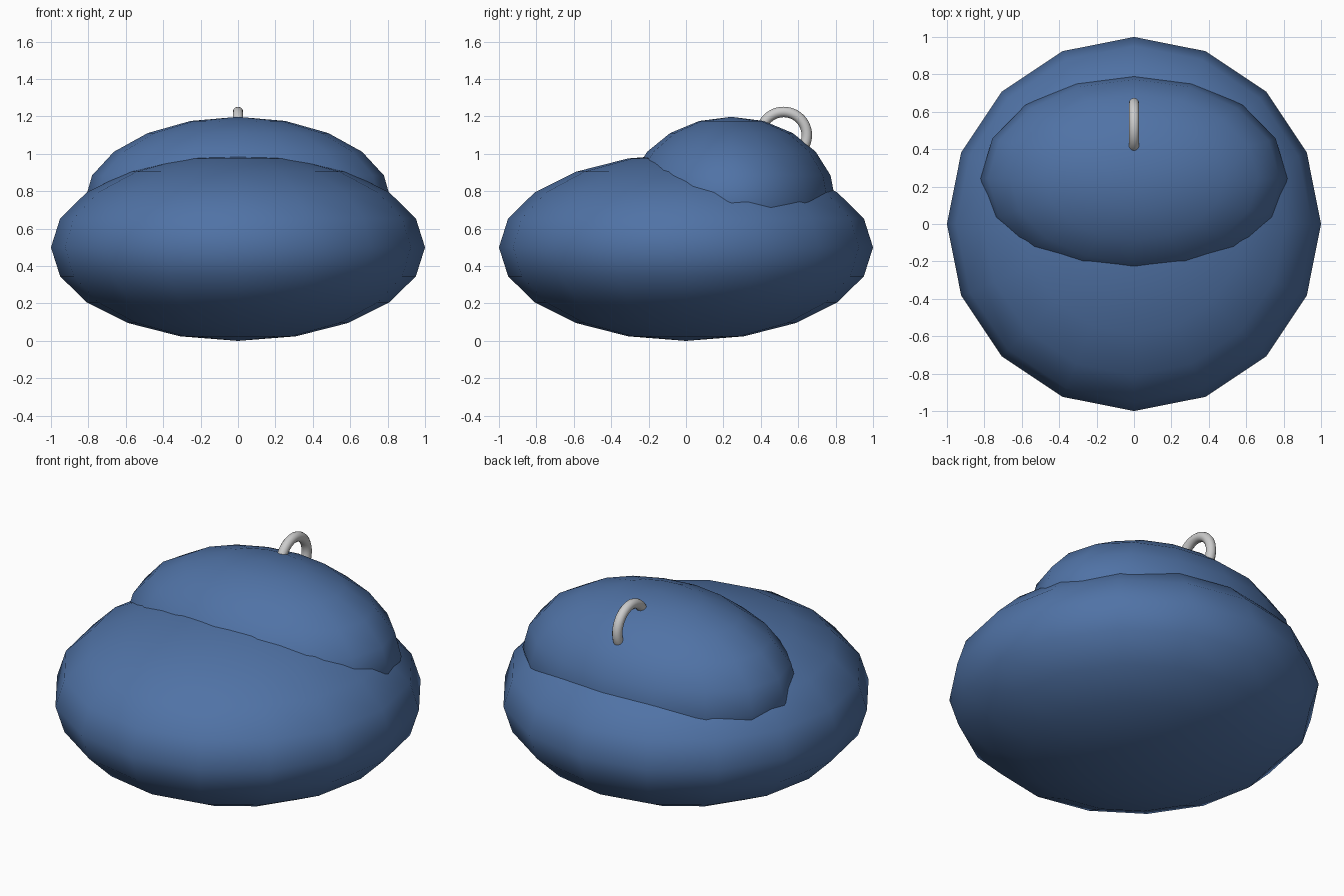
import bpy
from math import pi

if "Cube" in bpy.data.objects:
    bpy.data.objects.remove(bpy.data.objects["Cube"])

blue = bpy.data.materials.new("blue")
blue.diffuse_color = (0.08, 0.17, 0.38, 1)
blue.use_nodes = True
blue.node_tree.nodes["Principled BSDF"].inputs["Base Color"].default_value = blue.diffuse_color


def ellipsoid(name, centre, radii):
    bpy.ops.mesh.primitive_uv_sphere_add(segments=16, ring_count=10, radius=1, location=centre)
    ob = bpy.context.object
    ob.name = name
    ob.scale = radii
    bpy.ops.object.transform_apply(location=False, rotation=False, scale=True)
    bpy.ops.object.shade_smooth()
    ob.data.materials.append(blue)
    return ob


# Wide flattened body and the smaller mound set into its back half
ellipsoid("body", (0, 0, 0.5), (1, 1, 0.5))
ellipsoid("upper_mound", (0, 0.243, 0.745), (0.82, 0.557, 0.453))

# Upright hanging ring
bpy.ops.mesh.primitive_torus_add(major_segments=48, minor_segments=12,
                                 major_radius=0.124, minor_radius=0.028,
                                 location=(0, 0.522, 1.1), rotation=(0, pi / 2, 0))
ring = bpy.context.object
ring.name = "hanging_ring"
bpy.ops.object.shade_smooth()
